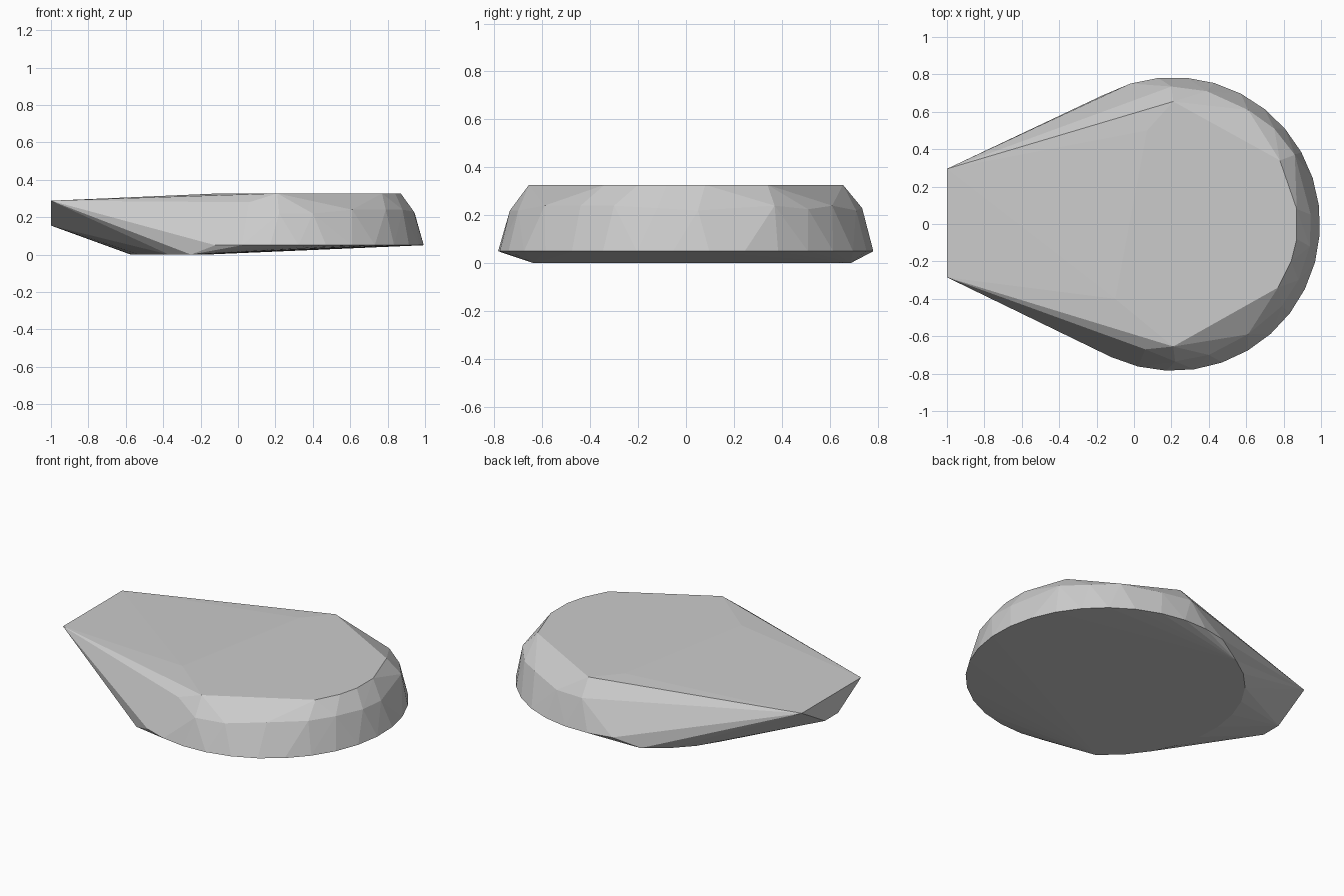
import bpy, bmesh
from math import cos, sin, radians

cube = bpy.data.objects.get("Cube")
if cube:
    bpy.data.objects.remove(cube, do_unlink=True)

CENTRE_X, RADIUS = 0.21, 0.785


def arc(start, end, count, z):
    """Points along the round base outline, angles in degrees."""
    step = (end - start) / (count - 1)
    angles = [radians(start + i * step) for i in range(count)]
    return [(CENTRE_X + RADIUS * cos(a), RADIUS * sin(a), z) for a in angles]


# Round base: raised rim, and the lower resting edge towards the narrow end
points = arc(-115, 107, 21, 0.05) + arc(119, 234, 11, 0)

# Shoulder where the side wall turns inwards
points += [(x, y, z) for x, y, z in (
    (0.06, -0.67, 0.28), (0.22, -0.735, 0.22), (0.4, -0.70, 0.22),
    (0.61, -0.59, 0.24), (0.79, -0.44, 0.24), (0.88, -0.3, 0.24),
    (0.94, -0.12, 0.23), (0.945, 0.05, 0.22), (0.86, 0.37, 0.24),
    (0.75, 0.51, 0.225), (0.61, 0.61, 0.24), (0.39, 0.71, 0.22),
    (0.2, 0.735, 0.23))]

# Flat top outline
points += [(x, y, 0.327) for x, y in (
    (-0.1, -0.4), (0.21, -0.655), (0.77, -0.34), (0.84, -0.2),
    (0.87, -0.08), (0.87, 0.08), (0.78, 0.34), (0.21, 0.655), (0.07, 0.5))]

# Narrow blunt end
points += [(-1, -0.285, 0.288), (-1, 0.295, 0.288),
           (-1, -0.06, 0.155), (-1, 0.07, 0.155)]

# Skin the outlines into one faceted solid
bm = bmesh.new()
for p in points:
    bm.verts.new(p)
hull = bmesh.ops.convex_hull(bm, input=bm.verts[:])
loose = [v for v in bm.verts if not v.link_faces]
bmesh.ops.delete(bm, geom=loose, context='VERTS')
bmesh.ops.recalc_face_normals(bm, faces=bm.faces[:])
mesh = bpy.data.meshes.new("faceted_stone")
bm.to_mesh(mesh)
bm.free()

grey = bpy.data.materials.new("stone_grey")
grey.use_nodes = True
colour = (0.6, 0.6, 0.6, 1)
grey.diffuse_color = colour
grey.node_tree.nodes["Principled BSDF"].inputs["Base Color"].default_value = colour
mesh.materials.append(grey)

stone = bpy.data.objects.new("faceted_stone", mesh)
bpy.context.collection.objects.link(stone)
